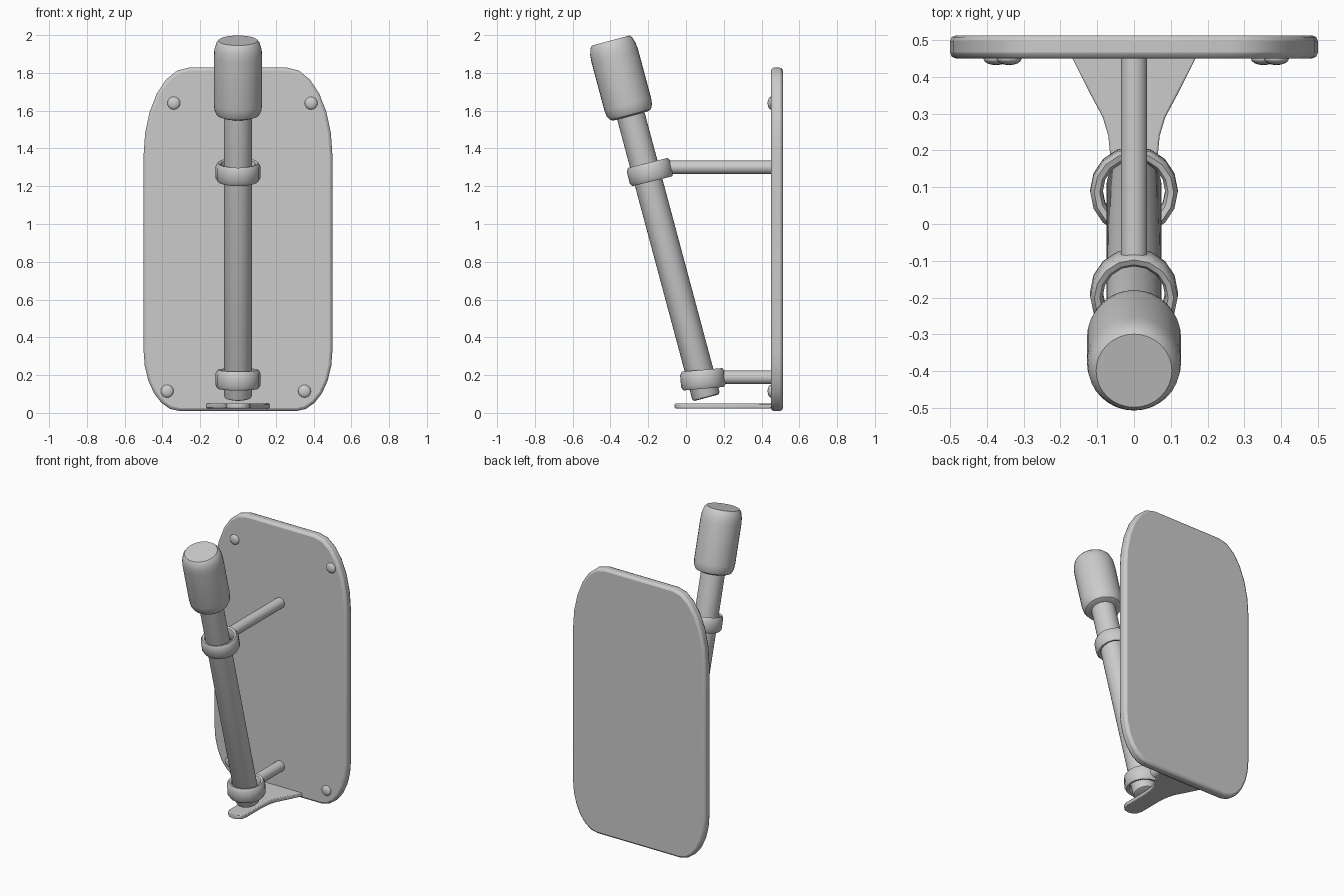
import bpy, bmesh
from math import radians, sin, cos, pi
from mathutils import Matrix, Vector

if "Cube" in bpy.data.objects:
    bpy.data.objects.remove(bpy.data.objects["Cube"])


def finish(name, bm, matrix=None, angle=35, bevel=0, segments=2):
    """Turn a bmesh into a named object, optionally bevelled."""
    bmesh.ops.recalc_face_normals(bm, faces=bm.faces)
    mesh = bpy.data.meshes.new(name)
    bm.to_mesh(mesh)
    bm.free()
    ob = bpy.data.objects.new(name, mesh)
    bpy.context.collection.objects.link(ob)
    if matrix:
        ob.matrix_world = matrix
    if bevel:
        mod = ob.modifiers.new("bevel", 'BEVEL')
        mod.width, mod.segments = bevel, segments
        mod.limit_method, mod.angle_limit = 'ANGLE', radians(50)
    bpy.ops.object.select_all(action='DESELECT')
    ob.select_set(True)
    bpy.context.view_layer.objects.active = ob
    bpy.ops.object.shade_smooth_by_angle(angle=radians(angle))
    return ob


def lathe(name, profile, matrix, sides=32, closed=False, angle=35):
    """Revolve (radius, height) points around the local z axis."""
    bm = bmesh.new()
    rings = [[bm.verts.new((r * cos(2 * pi * i / sides), r * sin(2 * pi * i / sides), h))
              for i in range(sides)] for r, h in profile]
    pairs = list(zip(rings, rings[1:]))
    if closed:
        pairs.append((rings[-1], rings[0]))
    else:
        bm.faces.new(rings[0])
        bm.faces.new(rings[-1])
    for a, b in pairs:
        for i in range(sides):
            j = (i + 1) % sides
            bm.faces.new((a[i], a[j], b[j], b[i]))
    return finish(name, bm, matrix, angle)


def slab(name, outline, offset, bevel):
    """Extrude a closed outline of 3D points by an offset."""
    bm = bmesh.new()
    face = bm.faces.new([bm.verts.new(p) for p in outline])
    new = bmesh.ops.extrude_face_region(bm, geom=[face], use_keep_orig=True)
    verts = [g for g in new['geom'] if isinstance(g, bmesh.types.BMVert)]
    bmesh.ops.translate(bm, verts=verts, vec=Vector(offset))
    return finish(name, bm, bevel=bevel)


def tilted(y, z, degrees):
    return Matrix.Translation((0, y, z)) @ Matrix.Rotation(radians(degrees), 4, 'X')


# Back plate with elliptical corners, taller at the top
half = []
for cx, cz, rx, rz, start in ((0.31, 0.33, 0.19, 0.32, -90), (0.26, 1.36, 0.24, 0.468, 0)):
    for k in range(7):
        a = radians(start + 15 * k)
        half.append((cx + rx * cos(a), 0.45, cz + rz * sin(a)))
slab("back_plate", half + [(-x, y, z) for x, y, z in reversed(half)], (0, 0.063, 0), 0.016)

# Foot plate: flared at the wall, rounded tip
side = [(0.17, 0.455), (0.125, 0.365), (0.085, 0.29), (0.07, 0.24), (0.063, 0.17), (0.063, 0.0)]
side += [(0.063 * cos(radians(a)), -0.06 * sin(radians(a))) for a in (30, 60)]
outline = side + [(0, -0.06)] + [(-x, y) for x, y in reversed(side)]
slab("foot_plate", [(x, y, 0.024) for x, y in outline], (0, 0, 0.025), 0.005)

# Leaning shaft and grip share one tilted axis
axis = tilted(0.108, 0.08, 15)
lathe("shaft", [(0.062, 0), (0.071, 0.004), (0.075, 0.015), (0.075, 1.6)], axis)
lathe("grip", [(0.095, 1.545), (0.112, 1.552), (0.124, 1.575), (0.128, 1.61),
               (0.128, 1.87), (0.125, 1.91), (0.115, 1.944), (0.103, 1.958)], axis)

# Holder rings with their wall rods
ring = [(0.085, -0.03), (0.093, -0.045), (0.108, -0.05), (0.119, -0.032),
        (0.119, 0.032), (0.108, 0.05), (0.093, 0.045), (0.085, 0.03)]
for label, y, z, tilt, rod_z in (("upper", -0.19, 1.275, 14, 1.30), ("lower", 0.09, 0.178, 5, 0.188)):
    lathe(label + "_ring", ring, tilted(y, z, tilt), sides=16, closed=True)
    start = y + 0.1
    lathe(label + "_rod", [(0.036, 0), (0.036, 0.46 - start)], tilted(start, rod_z, -90), sides=20)

# Domed screw heads
for i, (x, z) in enumerate(((-0.34, 1.64), (0.387, 1.64), (-0.375, 0.115), (0.352, 0.115))):
    bm = bmesh.new()
    bmesh.ops.create_uvsphere(bm, u_segments=16, v_segments=8, radius=0.034)
    finish(f"screw_{i + 1}", bm, Matrix.Translation((x, 0.449, z)) @ Matrix.Diagonal((1, 0.5, 1, 1)))
